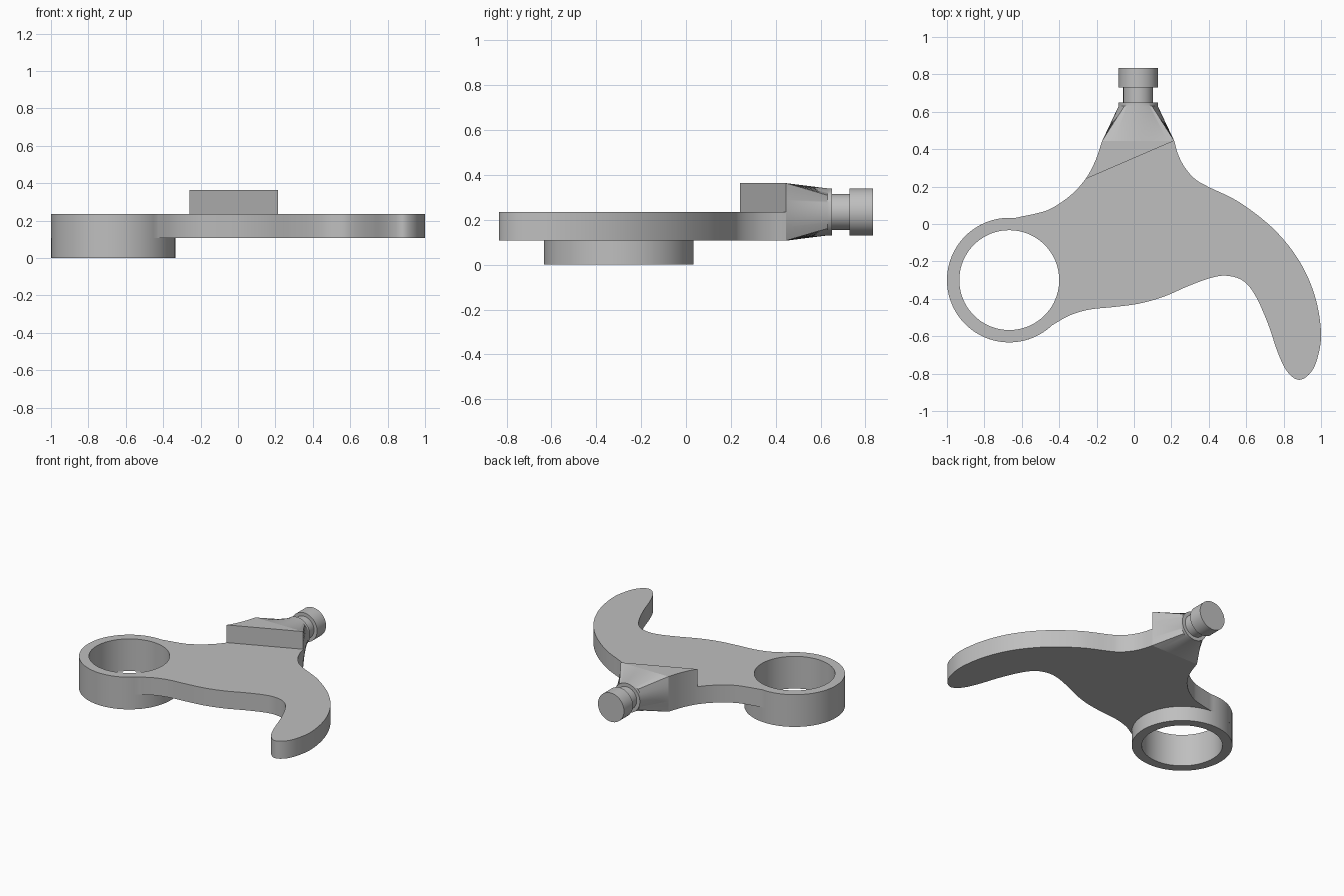
import bpy, bmesh, math
from mathutils import Vector

if "Cube" in bpy.data.objects:
    bpy.data.objects.remove(bpy.data.objects["Cube"])

Z_LOW, Z_TOP, Z_BLOCK = 0.107, 0.235, 0.364
RING = Vector((-0.667, -0.30))
R_OUT, R_IN = 0.333, 0.267

metal = bpy.data.materials.new("light_grey")
metal.diffuse_color = (0.52, 0.52, 0.52, 1)
metal.use_nodes = True
metal.node_tree.nodes["Principled BSDF"].inputs["Base Color"].default_value = metal.diffuse_color


def spline(pts, steps=8):
    """Catmull-Rom curve through 2D points."""
    p = [Vector(q) for q in pts]
    p = [2 * p[0] - p[1]] + p + [2 * p[-1] - p[-2]]
    out = []
    for a, b, c, d in zip(p, p[1:], p[2:], p[3:]):
        for i in range(steps):
            t = i / steps
            out.append(0.5 * (2 * b + (c - a) * t + (2 * a - 5 * b + 4 * c - d) * t**2
                              + (3 * b - a - 3 * c + d) * t**3))
    return out + [p[-2]]


def arc(r, a0, a1, n):
    return [RING + Vector((math.cos(a), math.sin(a))) * r
            for a in (math.radians(a0 + (a1 - a0) * i / n) for i in range(n + 1))]


def finish(name, bm):
    bmesh.ops.remove_doubles(bm, verts=bm.verts, dist=1e-5)
    bmesh.ops.recalc_face_normals(bm, faces=bm.faces)
    me = bpy.data.meshes.new(name)
    bm.to_mesh(me)
    bm.free()
    me.materials.append(metal)
    ob = bpy.data.objects.new(name, me)
    bpy.context.collection.objects.link(ob)
    bpy.ops.object.select_all(action='DESELECT')
    ob.select_set(True)
    bpy.context.view_layer.objects.active = ob
    bpy.ops.object.shade_smooth_by_angle(angle=math.radians(30))


def slab(name, loops, z0, z1):
    """Extrude filled outlines (the second loop is a hole) from z0 to z1."""
    bm = bmesh.new()
    edges = []
    for loop in loops:
        vs = [bm.verts.new((p.x, p.y, z0)) for p in loop]
        edges += [bm.edges.new((vs[i - 1], vs[i])) for i in range(len(vs))]
    bmesh.ops.triangle_fill(bm, edges=edges, use_beauty=True, use_dissolve=False)
    res = bmesh.ops.extrude_face_region(bm, geom=bm.faces[:], use_keep_orig=True)
    bmesh.ops.translate(bm, vec=(0, 0, z1 - z0),
                        verts=[g for g in res["geom"] if isinstance(g, bmesh.types.BMVert)])
    finish(name, bm)


# Plate outline, clockwise from the top of the ring
left = spline([(-0.638, 0.032), (-0.5, 0.062), (-0.43, 0.09), (-0.335, 0.157),
               (-0.26, 0.24), (-0.208, 0.335), (-0.17, 0.445)])
right = spline([(0.215, 0.445), (0.235, 0.375), (0.27, 0.305), (0.325, 0.242), (0.395, 0.2),
                (0.565, 0.115), (0.75, -0.03), (0.885, -0.2), (0.967, -0.385),
                (1.0, -0.58), (0.98, -0.72), (0.94, -0.8), (0.88, -0.833),
                (0.82, -0.79), (0.77, -0.69), (0.715, -0.53), (0.65, -0.385),
                (0.585, -0.305), (0.5, -0.277), (0.415, -0.287), (0.295, -0.33),
                (0.16, -0.388), (0.03, -0.425), (-0.1, -0.443), (-0.235, -0.457),
                (-0.34, -0.487), (-0.436, -0.54)])
ring_side = arc(R_OUT, -46, -275, 60)[1:-1]
bore = arc(R_IN, 0, 360, 80)[:-1]
slab("plate", [left + right + ring_side, bore], Z_LOW, Z_TOP)

# Ring boss under the plate
slab("ring_boss", [arc(R_OUT, 0, 360, 80)[:-1], bore], 0, Z_LOW)

# Raised wedge block behind the slanted step
wedge = [p for p in left if p.y > 0.2399 and p.x > -0.2601] + [Vector((0.215, 0.445))]
slab("raised_block", [wedge], Z_TOP, Z_BLOCK)

# Stem: rectangle blending to a round collar, then grooved neck and end knob
N = 64
CX, CZ = 0.0225, (Z_LOW + Z_BLOCK) / 2
bm = bmesh.new()
rings = []
for y, r in [(0.445, None), (0.63, 0.105), (0.65, 0.105), (0.65, 0.08),
             (0.73, 0.08), (0.73, 0.105), (0.833, 0.105)]:
    ring = []
    for i in range(N):
        c, s = math.cos(math.tau * i / N), math.sin(math.tau * i / N)
        if r is None:
            m = max(abs(c), abs(s))
            x, z = 0.1925 * c / m, (Z_BLOCK - Z_LOW) / 2 * s / m
        else:
            x, z = r * c, r * s
        ring.append(bm.verts.new((CX + x, y, CZ + z)))
    rings.append(ring)
for a, b in zip(rings, rings[1:]):
    for i in range(N):
        bm.faces.new((a[i - 1], a[i], b[i], b[i - 1]))
bm.faces.new(rings[0])
bm.faces.new(rings[-1])
finish("stem", bm)
